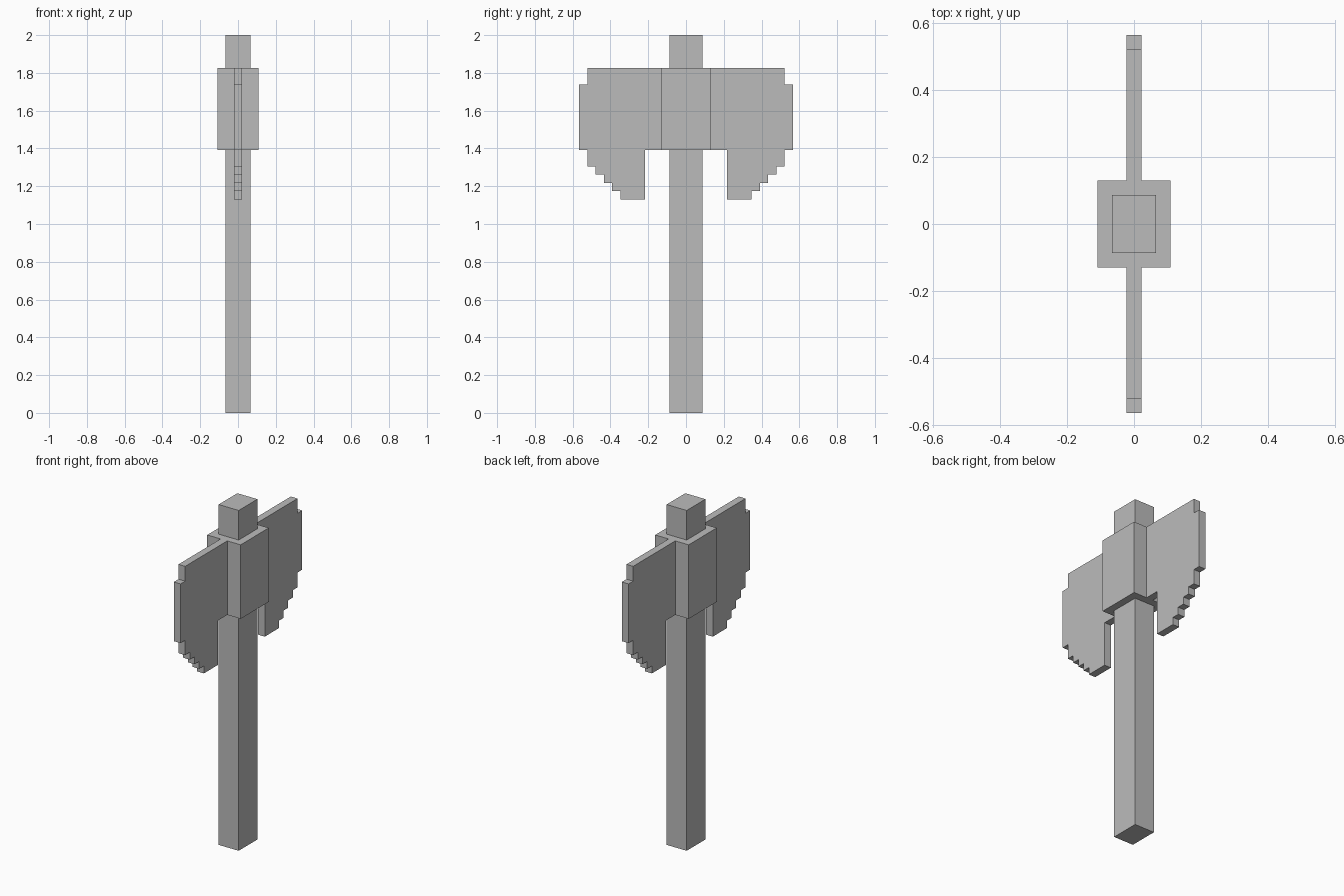
import bpy
import bmesh

cube = bpy.data.objects.get("Cube")
if cube:
    bpy.data.objects.remove(cube)

U = 2 / 46  # edge length of one block

grey = bpy.data.materials.new("plain grey")
grey.use_nodes = True
colour = (0.5, 0.5, 0.5, 1)
grey.diffuse_color = colour
grey.node_tree.nodes["Principled BSDF"].inputs["Base Color"].default_value = colour


def extrude_profile(name, profile, width):
    """Flat outline in block units (y, z), extruded along x about the centre."""
    bm = bmesh.new()
    face = bm.faces.new([bm.verts.new((-width / 2 * U, y * U, z * U)) for y, z in profile])
    side = bmesh.ops.extrude_face_region(bm, geom=[face])["geom"]
    moved = [v for v in side if isinstance(v, bmesh.types.BMVert)]
    bmesh.ops.translate(bm, verts=moved, vec=(width * U, 0, 0))
    bmesh.ops.recalc_face_normals(bm, faces=bm.faces)
    mesh = bpy.data.meshes.new(name)
    bm.to_mesh(mesh)
    bm.free()
    mesh.materials.append(grey)
    obj = bpy.data.objects.new(name, mesh)
    bpy.context.collection.objects.link(obj)
    return obj


def block(name, width, depth, bottom, top):
    h = depth / 2
    return extrude_profile(name, [(-h, bottom), (h, bottom), (h, top), (-h, top)], width)


# Shaft and the socket that holds the blades
block("handle", 3, 4, 0, 46)
block("axe_head_socket", 5, 6, 32, 42)

# Stepped cutting edge: a staircase climbing outward from the lower tip
outline = [(3, 42), (3, 32), (5, 32), (5, 26)]
for step in range(4):
    outline += [(8 + step, 26 + step), (8 + step, 27 + step)]
outline += [(12, 30), (12, 32), (13, 32), (13, 40), (12, 40), (12, 42)]

# Matching blades at the front and back
for name, side in (("front_blade", -1), ("back_blade", 1)):
    extrude_profile(name, [(side * y, z) for y, z in outline], 1)
